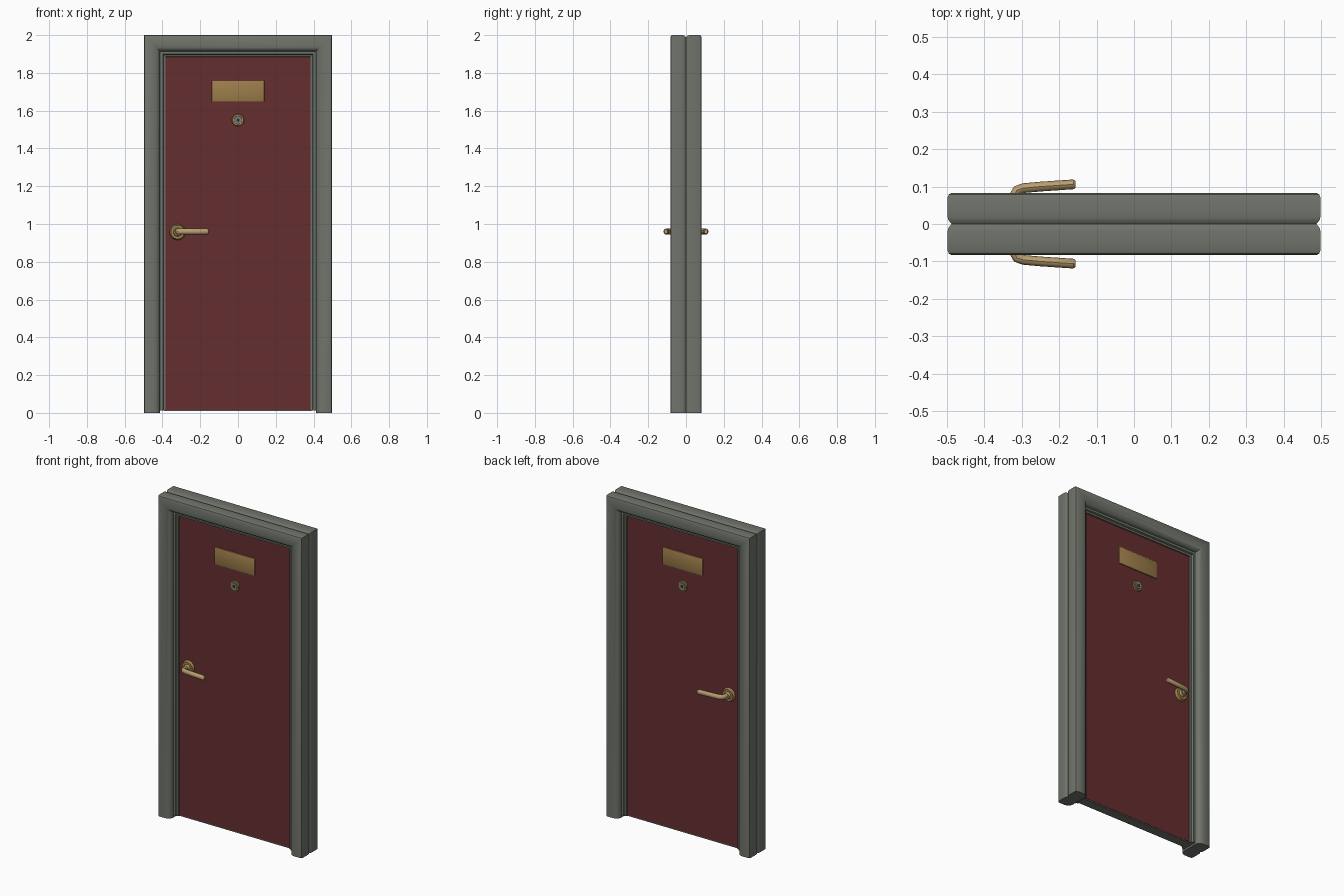
import bpy, bmesh, math
from mathutils import Matrix

cube = bpy.data.objects.get("Cube")
if cube:
    bpy.data.objects.remove(cube, do_unlink=True)


def material(name, rgb):
    m = bpy.data.materials.new(name)
    m.use_nodes = True
    m.diffuse_color = (*rgb, 1)
    m.node_tree.nodes["Principled BSDF"].inputs["Base Color"].default_value = (*rgb, 1)
    return m


GREY = material("grey green paint", (0.16, 0.175, 0.145))
RED = material("dark red paint", (0.13, 0.027, 0.029))
BRASS = material("brass", (0.34, 0.21, 0.07))
PALE = material("pale brass", (0.48, 0.34, 0.16))
STEEL = material("dull steel", (0.20, 0.22, 0.19))
DARK = material("dark glass", (0.03, 0.04, 0.035))


def finish(name, bm, mat, smooth=True):
    bmesh.ops.recalc_face_normals(bm, faces=bm.faces[:])
    mesh = bpy.data.meshes.new(name)
    bm.to_mesh(mesh)
    bm.free()
    mesh.materials.append(mat)
    ob = bpy.data.objects.new(name, mesh)
    bpy.context.collection.objects.link(ob)
    if smooth:
        bpy.ops.object.select_all(action="DESELECT")
        ob.select_set(True)
        bpy.context.view_layer.objects.active = ob
        bpy.ops.object.shade_smooth_by_angle(angle=math.radians(35))
    return ob


def box(name, x, y, z, mat, bevel=0.0):
    """Box between (low, high) pairs."""
    bm = bmesh.new()
    size = [b - a for a, b in (x, y, z)]
    mid = [(a + b) / 2 for a, b in (x, y, z)]
    bmesh.ops.create_cube(bm, size=1, matrix=Matrix.Translation(mid) @ Matrix.Diagonal((*size, 1)))
    if bevel:
        bmesh.ops.bevel(bm, geom=bm.edges[:], offset=bevel, segments=2, profile=0.5, affect="EDGES")
    return finish(name, bm, mat)


def disc(name, x, z, side, y0, y1, r0, r1, mat):
    """Tapered round part standing out of the door face."""
    bm = bmesh.new()
    place = Matrix.Translation((x, side * (y0 + y1) / 2, z)) @ Matrix.Rotation(-side * math.pi / 2, 4, "X")
    bmesh.ops.create_cone(bm, cap_ends=True, segments=24, radius1=r0, radius2=r1, depth=y1 - y0, matrix=place)
    return finish(name, bm, mat)


W = 0.498


def surround(name, half, bottom, mat):
    """Sweep a front half profile (inset, depth), mirrored to the back, round three sides."""
    prof = half + [(u, -y) for u, y in reversed(half) if y]
    bm = bmesh.new()
    rows = [[bm.verts.new((x, y, z)) for u, y in prof
             for x, z in [(sx * (W - u), 2 - u if top else bottom)]]
            for sx, top in ((-1, 0), (-1, 1), (1, 1), (1, 0))]
    n = len(prof)
    for a, b in zip(rows, rows[1:]):
        for i in range(n):
            j = (i + 1) % n
            bm.faces.new((a[i], a[j], b[j], b[i]))
    bm.faces.new(rows[0])
    bm.faces.new(rows[-1])
    return finish(name, bm, mat)


# Moulded casing with a groove round the outside, and the stop inside it
surround("casing", [(0.01, 0), (0.002, -0.01), (0, -0.018), (0, -0.072), (0.003, -0.079), (0.01, -0.083),
                    (0.05, -0.083), (0.066, -0.08), (0.077, -0.073), (0.084, -0.062), (0.086, -0.05)], 0, GREY)
surround("door_stop", [(0.08, -0.05), (0.1, -0.05), (0.104, -0.04), (0.114, -0.038), (0.116, -0.02)], 0.012, GREY)

# Door slab and the strip under it
box("door_slab", (-0.39, 0.39), (-0.03, 0.03), (0.016, 1.9), RED)
box("door_bottom_strip", (-0.39, 0.39), (-0.028, 0.028), (0.01, 0.017), GREY)

# Fittings, the same on the front and back faces
HX, HZ = -0.32, 0.957
for side, face in ((-1, "front"), (1, "back")):
    ys = sorted((side * 0.026, side * 0.037))
    box(face + "_name_plate", (-0.14, 0.14), ys, (1.648, 1.758), BRASS, 0.004)

    # Viewer: ring, barrel and lens
    disc(face + "_viewer_ring", 0, 1.55, side, 0.028, 0.037, 0.034, 0.03, BRASS)
    disc(face + "_viewer_barrel", 0, 1.55, side, 0.03, 0.041, 0.024, 0.021, STEEL)
    disc(face + "_viewer_lens", 0, 1.55, side, 0.03, 0.043, 0.01, 0.009, DARK)

    # Handle: rose, collar and bent lever
    disc(face + "_handle_rose", HX, HZ, side, 0.028, 0.046, 0.043, 0.036, BRASS)
    disc(face + "_handle_collar", HX, HZ, side, 0.04, 0.06, 0.024, 0.019, PALE)
    path = [(HX, 0.035), (HX, 0.078), (-0.313, 0.09), (-0.295, 0.096), (-0.25, 0.1), (-0.162, 0.106), (-0.156, 0.106)]
    bm = bmesh.new()
    rings = []
    for i, (x, y) in enumerate(path):
        (xa, ya), (xb, yb) = path[max(i - 1, 0)], path[min(i + 1, len(path) - 1)]
        t = math.atan2(yb - ya, xb - xa)
        r = 0.009 if i == len(path) - 1 else 0.013
        ring = []
        for k in range(12):
            a = k * math.tau / 12
            o, h = r * math.cos(a), r * 1.2 * math.sin(a)
            ring.append(bm.verts.new((x - o * math.sin(t), side * (y + o * math.cos(t)), HZ + 0.003 + h)))
        rings.append(ring)
    for a, b in zip(rings, rings[1:]):
        for k in range(12):
            bm.faces.new((a[k], a[k - 1], b[k - 1], b[k]))
    bm.faces.new(rings[0])
    bm.faces.new(rings[-1])
    finish(face + "_handle_lever", bm, PALE)
